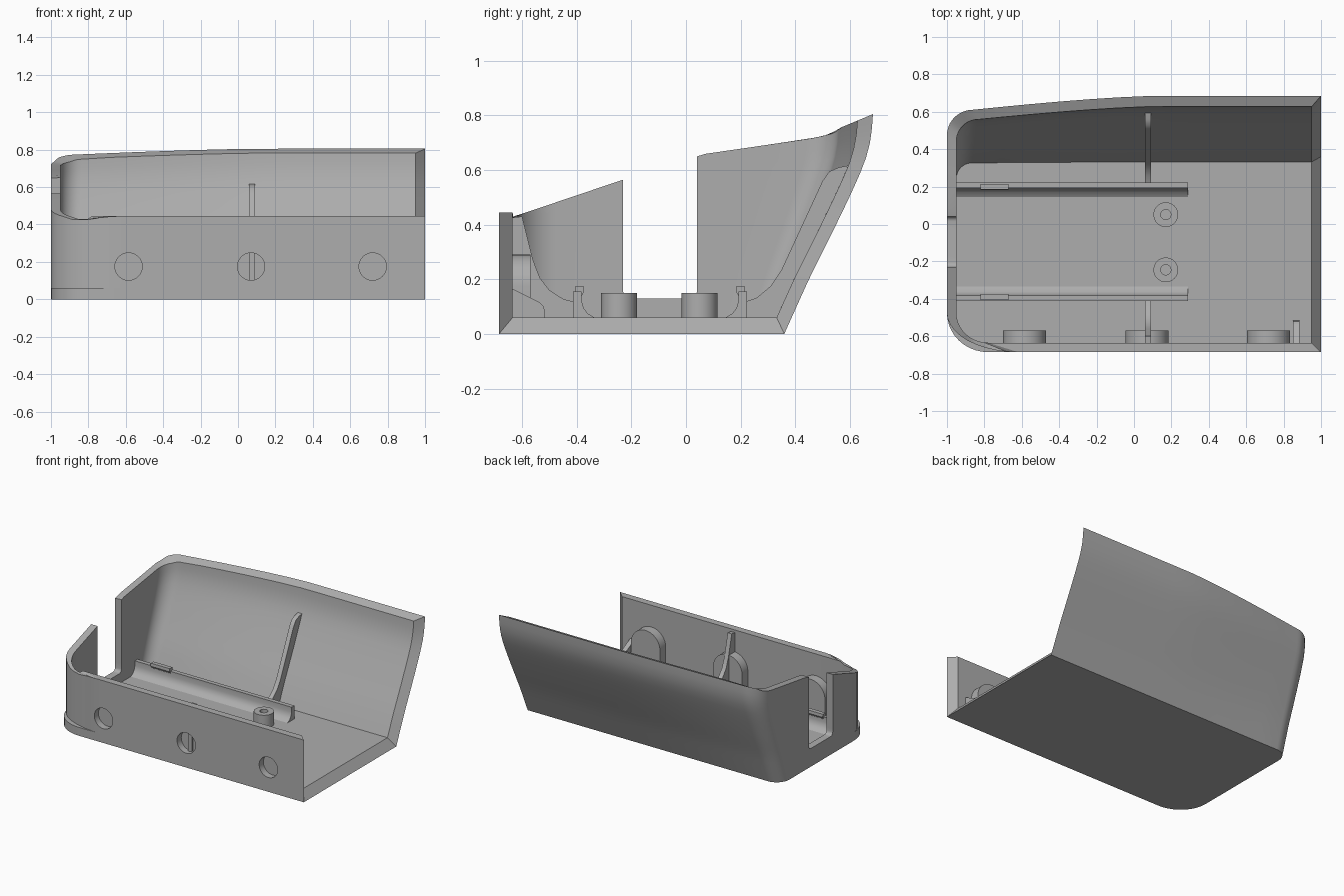
import bpy, bmesh
from math import sin, cos, pi, radians
from mathutils import Matrix

if "Cube" in bpy.data.objects:
    bpy.data.objects.remove(bpy.data.objects["Cube"])

grey = bpy.data.materials.new("plain_grey")
grey.use_nodes = True
COL = (0.42, 0.42, 0.42, 1)
grey.diffuse_color = COL
grey.node_tree.nodes["Principled BSDF"].inputs["Base Color"].default_value = COL

WALL, FLOOR, FRONT, LEFT = 0.05, 0.06, -0.685, -1.0


def finish(name, bm):
    bmesh.ops.recalc_face_normals(bm, faces=bm.faces)
    mesh = bpy.data.meshes.new(name)
    bm.to_mesh(mesh)
    bm.free()
    obj = bpy.data.objects.new(name, mesh)
    bpy.context.collection.objects.link(obj)
    mesh.materials.append(grey)
    return obj


def activate(obj):
    bpy.ops.object.select_all(action="DESELECT")
    obj.select_set(True)
    bpy.context.view_layer.objects.active = obj


def smooth(obj):
    activate(obj)
    bpy.ops.object.shade_smooth_by_angle(angle=radians(32))


def extrude(name, profile, axis, start, end):
    """Prism from a (y, z) profile along x, or an (x, z) profile along y."""
    bm = bmesh.new()
    place = (lambda p, t: (t, p[0], p[1])) if axis == "x" else (lambda p, t: (p[0], t, p[1]))
    a, b = ([bm.verts.new(place(p, t)) for p in profile] for t in (start, end))
    n = len(profile)
    for i in range(n):
        bm.faces.new((a[i], a[(i + 1) % n], b[(i + 1) % n], b[i]))
    bm.faces.new(a)
    bm.faces.new(b)
    return finish(name, bm)


def arc(cx, cz, r, start, end, n=16):
    angles = [radians(start + (end - start) * i / n) for i in range(n + 1)]
    return [(cx + r * cos(a), cz + r * sin(a)) for a in angles]


def lerp(table, v):
    for (a, fa), (b, fb) in zip(table, table[1:]):
        if v <= b:
            return fa + (fb - fa) * max(0, v - a) / (b - a)
    return table[-1][1]


# Shell: lofted outlines with a leaning back wall and a sloping rim
BACK = [(0, .36), (.2, .45), (.38, .54), (.5, .598), (.57, .63), (.63, .655),
        (.69, .672), (.74, .68), (.81, .685)]
RIM = [(-.685, .445), (-.66, .425), (-.62, .428), (-.6, .44), (-.23, .565), (.04, .655),
       (.42, .71), (.48, .72), (.54, .735), (.57, .757), (.685, .805)]
N = 10


def back_y(x, z):
    return lerp(BACK, z) - .075 * z / .8 * (max(0, .1 - x) / .97) ** 1.4


def outline(z, inset, rx):
    xl, yf, ry = LEFT + inset, FRONT + inset, .21 - inset
    r = .1 + .04 * z / .8 - inset * .4
    x_end = 1 - inset
    pts = [(x_end + (xl + rx - x_end) * i / 4, yf) for i in range(4)]
    for i in range(N + 1):
        a = pi / 2 * i / N
        pts.append((xl + rx - rx * sin(a), yf + ry - ry * cos(a)))
    yb = back_y(xl + r, z) - inset * 1.1 - r
    pts += [(xl, yf + ry + (yb - yf - ry) * i / 5) for i in range(1, 5)]
    for i in range(N + 1):
        a = pi / 2 * i / N
        pts.append((xl + r - r * cos(a), yb + r * sin(a)))
    for i in range(1, 13):
        x = xl + r + (x_end - xl - r) * i / 12
        pts.append((x, back_y(x, z) - inset * 1.1))
    return pts


def loft(bm, base_levels, inset, base_rx, wall_rx):
    """Grid of vertices, one list per level, rising to the rim."""
    count = len(outline(0, inset, wall_rx))
    tops = []
    for i in range(count):
        z = .445
        for _ in range(12 if i > 4 else 0):
            z = lerp(RIM, outline(z, inset, wall_rx)[i][1])
        tops.append(z)
    grid = [[bm.verts.new((x, y, z)) for x, y in outline(z, inset, base_rx)]
            for z in base_levels]
    z0 = base_levels[-1] + .001
    for k in range(15):
        heights = [z0 + (t - z0) * k / 14 for t in tops]
        grid.append([bm.verts.new((*outline(z, inset, wall_rx)[i], z))
                     for i, z in enumerate(heights)])
    for low, high in zip(grid, grid[1:]):
        for i in range(count - 1):
            bm.faces.new((low[i], low[i + 1], high[i + 1], high[i]))
    return grid


bm = bmesh.new()
outer = loft(bm, [0, FLOOR], 0, .22, .38)
inner = loft(bm, [FLOOR, FLOOR + .006], WALL, .17, .17)
bm.faces.new(outer[0])
bm.faces.new(inner[0])
for i in range(len(outer[0]) - 1):
    bm.faces.new((outer[-1][i], outer[-1][i + 1], inner[-1][i + 1], inner[-1][i]))
for j in range(len(outer) - 1):
    for e in (0, -1):
        bm.faces.new((outer[j][e], outer[j + 1][e], inner[j + 1][e], inner[j][e]))
bm.faces.new((outer[0][0], outer[0][-1], inner[0][-1], inner[0][0]))
shell = finish("shell", bm)

# Cable notch in the end wall and round recesses in the front wall
HOLES = (-.585, .07, .72)
notch = (arc(-.205, .155, .025, 180, 270, 5) + arc(.015, .155, .025, 270, 360, 5)
         + [(.04, 1), (-.23, 1)])
cutters = [extrude("notch_cutter", notch, "x", -1.1, -.86)]
for x in HOLES:
    cutters.append(extrude("hole_cutter", arc(x, .175, .073, 0, 352.5, 47), "y", -.8, -.6))
for cutter in cutters:
    cutter.hide_render = True
    mod = shell.modifiers.new("cut", "BOOLEAN")
    mod.operation, mod.object, mod.solver = "DIFFERENCE", cutter, "EXACT"
    activate(shell)
    bpy.ops.object.modifier_apply(modifier=mod.name)
    bpy.data.objects.remove(cutter)
smooth(shell)

# Arched pads behind the recesses
for x in HOLES:
    pad = [(x + .115, .05)] + arc(x, .175, .115, 0, 180, 24) + [(x - .115, .05)]
    smooth(extrude("recess_pad", pad, "y", -.637, -.57))

# Cross ribs against the front and back walls
front_rib = [(-.65, .05), (-.65, .425), (-.6, .43), (-.58, .35), (-.56, .27), (-.535, .205),
             (-.5, .16), (-.45, .128), (-.4, .115), (-.4, .05)]
back_rib = [(.21, .05), (.21, .115), (.26, .133), (.31, .175), (.35, .235), (.5, .56),
            (.525, .595), (.56, .61), (.61, .62), (.63, .64), (.4, .12), (.35, .05)]
for name, profile in (("front_rib", front_rib), ("back_rib", back_rib)):
    smooth(extrude(name, profile, "x", .058, .09))
gusset = [(-.65, .05), (-.65, .17), (-.635, .165), (-.535, .115), (-.52, .1), (-.515, .05)]
extrude("end_gusset", gusset, "x", .85, .885)

# Two board rails with flared feet and small clips, mirrored about the board centre
MID = -.095
for name, s in (("back_rail", 1), ("front_rail", -1)):
    half = [(.318, .05), (.318, .155), (.287, .155), (.287, .12), (.28, .095),
            (.265, .075), (.24, .06), (.24, .05)]
    smooth(extrude(name, [(MID + s * d, z) for d, z in half], "x", -.96, .29))
    clip = [(.31, .14), (.31, .176), (.28, .176), (.278, .155), (.287, .14)]
    extrude(name + "_clip", [(MID + s * d, z) for d, z in clip], "x", -.82, -.67)

# Hollow screw posts
for y in (.05, -.245):
    bm = bmesh.new()
    section = [(0, .1), (.027, .1), (.027, .15), (.066, .15), (.066, .05), (0, .05)]
    verts = [bm.verts.new((r, 0, z)) for r, z in section]
    edges = [bm.edges.new(pair) for pair in zip(verts, verts[1:])]
    bmesh.ops.spin(bm, geom=verts + edges, cent=(0, 0, 0), axis=(0, 0, 1),
                   angle=2 * pi, steps=40)
    bmesh.ops.remove_doubles(bm, verts=bm.verts, dist=.0005)
    bmesh.ops.transform(bm, matrix=Matrix.Translation((.17, y, 0)), verts=bm.verts)
    smooth(finish("screw_post", bm))
